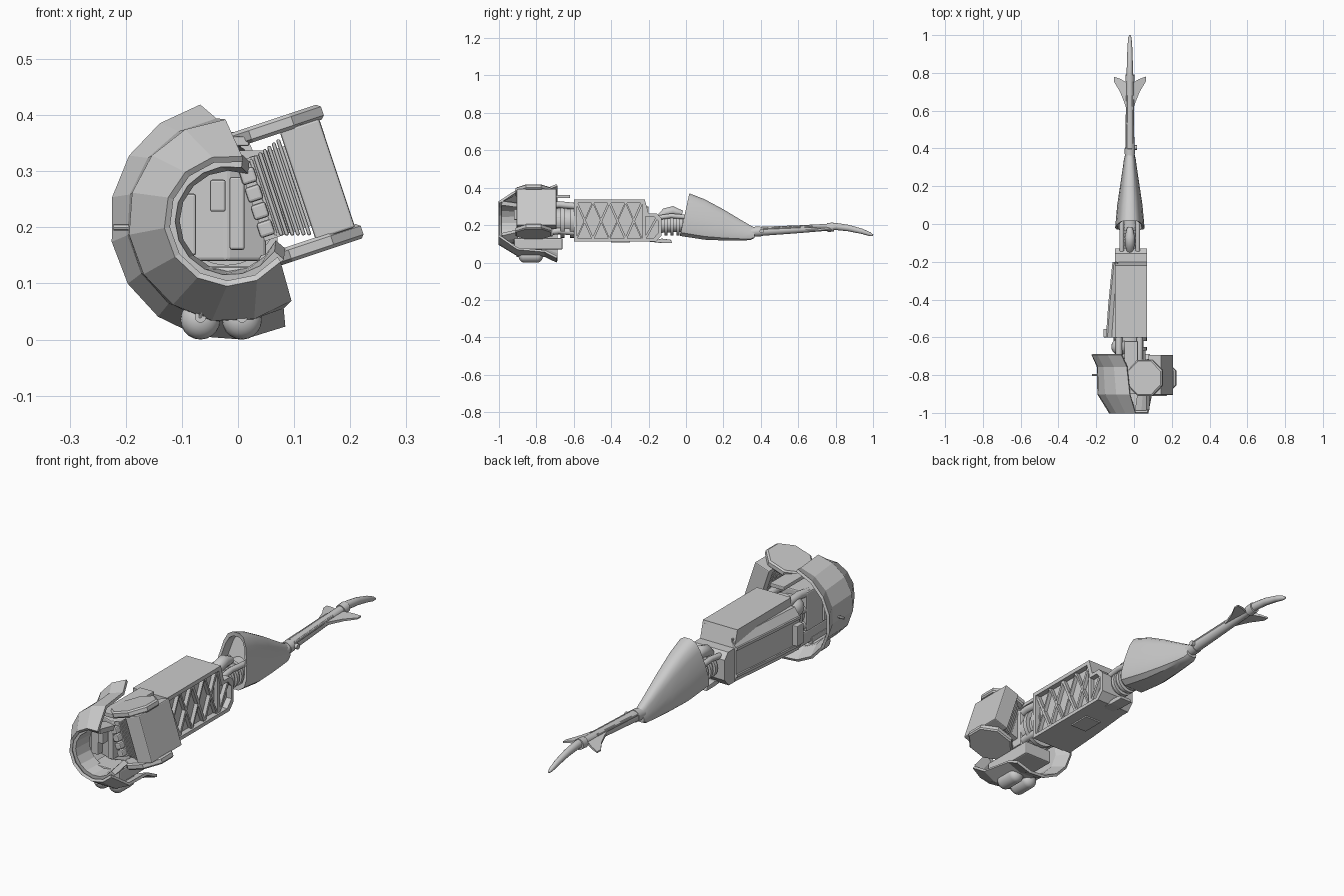
import bpy, bmesh, math
from mathutils import Vector, Matrix

if "Cube" in bpy.data.objects:
    bpy.data.objects.remove(bpy.data.objects["Cube"])

CX = -0.022  # centre line of the tail


def mesh(name, verts, faces, smooth=None, bevel=0):
    me = bpy.data.meshes.new(name)
    me.from_pydata([tuple(v) for v in verts], [], faces)
    bm = bmesh.new()
    bm.from_mesh(me)
    bmesh.ops.recalc_face_normals(bm, faces=bm.faces)
    if bevel:
        bmesh.ops.bevel(bm, geom=bm.edges[:], offset=bevel, segments=2, affect='EDGES', profile=0.5)
    bm.to_mesh(me)
    bm.free()
    ob = bpy.data.objects.new(name, me)
    bpy.context.collection.objects.link(ob)
    if smooth:
        bpy.ops.object.select_all(action='DESELECT')
        ob.select_set(True)
        bpy.context.view_layer.objects.active = ob
        bpy.ops.object.shade_smooth_by_angle(angle=math.radians(smooth))
    return ob


def loft(name, rings, smooth=None, bevel=0, cap=True):
    n = len(rings[0])
    verts = [v for r in rings for v in r]
    faces = [(i * n + j, i * n + (j + 1) % n, (i + 1) * n + (j + 1) % n, (i + 1) * n + j)
             for i in range(len(rings) - 1) for j in range(n)]
    if cap:
        faces += [tuple(range(n)), tuple(range(len(verts) - n, len(verts)))]
    return mesh(name, verts, faces, smooth, bevel)


def box(name, lo, hi, m=Matrix(), bevel=0):
    ring = lambda z: [m @ Vector((x, y, z)) for x, y in
                      ((lo[0], lo[1]), (hi[0], lo[1]), (hi[0], hi[1]), (lo[0], hi[1]))]
    return loft(name, [ring(lo[2]), ring(hi[2])], bevel=bevel)


def prism_x(name, pts, x0, x1, bevel=0):
    return loft(name, [[(x, y, z) for y, z in pts] for x in (x0, x1)], bevel=bevel)


def prism_z(name, pts, z0, z1, bevel=0):
    return loft(name, [[(x, y, z) for x, y in pts] for z in (z0, z1)], bevel=bevel)


def tube(name, path, radii, n=16, smooth=40, squash=1.0):
    path = [Vector(p) for p in path]
    rings = []
    for i, p in enumerate(path):
        d = (path[min(i + 1, len(path) - 1)] - path[max(i - 1, 0)]).normalized()
        u = d.cross(Vector((0, 0, 1)) if abs(d.z) < 0.9 else Vector((1, 0, 0))).normalized()
        v = u.cross(d)
        r = radii[i] if isinstance(radii, (list, tuple)) else radii
        rings.append([p + u * r * squash * math.cos(2 * math.pi * k / n) + v * r * math.sin(2 * math.pi * k / n)
                      for k in range(n)])
    return loft(name, rings, smooth)


def arc_band(name, rows, steps, thick, centre=(-0.015, 0.212)):
    # rows: (y, radius, start angle, end angle) swept round the y axis
    verts, faces = [], []
    for y, r, a0, a1 in rows:
        for k in range(steps + 1):
            a = math.radians(a0 + (a1 - a0) * k / steps)
            verts.append((centre[0] + r * math.cos(a), y, centre[1] + r * math.sin(a)))
    for i in range(len(rows) - 1):
        for k in range(steps):
            a = i * (steps + 1) + k
            faces.append((a, a + 1, a + steps + 2, a + steps + 1))
    ob = mesh(name, verts, faces)
    s = ob.modifiers.new('Thickness', 'SOLIDIFY')
    s.thickness, s.offset = thick, 0
    return ob


# Curved nose armour and inner hoop
arc_band('nose_shell', [(-1.0, 0.112, 78, 322), (-0.9, 0.175, 92, 308),
                        (-0.755, 0.178, 97, 302), (-0.69, 0.208, 104, 298)], 9, 0.012)
arc_band('inner_hoop', [(-0.985, 0.108, 78, 325), (-0.9, 0.1, 70, 335)], 12, 0.022)
# Nose core, seen through the opening
prism_z('core_block', [(-0.1, -0.84), (-0.02, -0.87), (0.05, -0.84), (0.05, -0.71), (-0.1, -0.71)], 0.14, 0.315, 0.006)
box('core_panel', (-0.11, -0.88, 0.15), (-0.075, -0.82, 0.26), bevel=0.004)
box('control_box', (-0.05, -0.92, 0.228), (-0.022, -0.85, 0.285), bevel=0.004)
box('core_rib', (-0.015, -0.9, 0.16), (0.012, -0.84, 0.29), bevel=0.004)
box('roof_strut', (-0.05, -0.9, 0.345), (0.02, -0.62, 0.362), bevel=0.003)
box('floor_beam', (-0.08, -0.92, 0.07), (0.06, -0.66, 0.13), bevel=0.006)
for i, z in enumerate((0.16, 0.23, 0.3)):
    for x in (-0.08, 0.03):
        tube(f'coupling_pipe_{i}', [(x, -0.75, z), (x, -0.68, z + 0.01), (x, -0.58, z)], 0.018, 12)
tube('coupling_hub', [(-0.02, -0.73, 0.22), (-0.02, -0.58, 0.22)], 0.07, 24)
for y in (-0.67, -0.62):
    tube('coupling_collar', [(-0.02, y, 0.22), (-0.02, y + 0.02, 0.22)], 0.088, 24)
a = [math.pi * k / 10 for k in range(11)]
tube('joint_ball', [(-0.075, -0.65 - 0.045 * math.cos(t), 0.27) for t in a],
     [max(0.045 * math.sin(t), 0.001) for t in a], 20)
tube('side_antenna', [(-0.18, -0.8, 0.2), (-0.222, -0.8, 0.2)], 0.006, 8)

# Tilted side engine with octagonal end plates and bellows
M = Matrix.Translation((0.095, -0.805, 0.27)) @ Matrix.Rotation(math.radians(-18.4), 4, 'Y')
box('engine_box', (0.012, -0.1, -0.102), (0.086, 0.112, 0.102), M, 0.004)
for name, z in (('engine_top_plate', 0.113), ('engine_bottom_plate', -0.111)):
    ring = lambda r, h: [M @ Vector((r * math.cos(math.pi * (k + .5) / 4), r * math.sin(math.pi * (k + .5) / 4) - 0.01, z + h))
                         for k in range(8)]
    loft(name, [ring(0.098, -0.014), ring(0.104, -0.008), ring(0.104, 0.008), ring(0.096, 0.014)])
for i in range(7):
    x = 0.008 - i * 0.0095
    w = 0.09 - i * 0.003
    box(f'bellows_{i}', (x - 0.007, -w, -w), (x, w, w), M, 0.003)
box('bellows_core', (-0.075, -0.07, -0.075), (0.012, 0.075, 0.075), M)
for i in range(4):
    z = 0.045 - i * 0.033
    box(f'engine_button_{i}', (-0.08, -0.1, z - 0.014), (-0.052, -0.05, z + 0.014), M, 0.005)

# Twin tanks under the nose
for x in (-0.067, 0.007):
    cap = [math.pi * k / 12 for k in range(7)]
    y0, y1, r = -0.865, -0.795, 0.0355
    path = [(x, y0 - 0.03 * math.cos(t), r) for t in cap] + [(x, y1 + 0.03 * math.cos(t), r) for t in reversed(cap)]
    rad = [max(r * math.sin(t), 0.001) for t in cap]
    tube('tank', path, rad + rad[::-1], 20)
    tube('tank_valve', [(x, -0.905, 0.04), (x, -0.89, 0.04)], 0.01, 12)
    tube('tank_hose', [(x, -0.9, 0.04), (x + 0.005, -0.912, 0.055), (x + 0.014, -0.905, 0.08)], 0.006, 8)
    tube('hose_socket', [(x + 0.014, -0.912, 0.08), (x + 0.014, -0.88, 0.08)], 0.009, 12)
prism_z('tank_bracket', [(-0.083, -0.895), (0.03, -0.895), (0.03, -0.77), (-0.083, -0.77)], 0.058, 0.088, 0.003)

# Main body: solid core, right-hand frame and truss
outline = [(-0.6, 0.112), (-0.6, 0.335), (-0.22, 0.335), (-0.2, 0.262), (-0.155, 0.262),
           (-0.13, 0.235), (-0.13, 0.145), (-0.16, 0.112)]
prism_x('body_core', outline, -0.1, 0.045)
for i in range(len(outline)):
    # closed frame following the body outline
    (ya, za), (yb, zb) = outline[i], outline[(i + 1) % len(outline)]
    cy, cz = -0.37, 0.215
    k = lambda y, z: (y + 0.016 * (1 if y < cy else -1), z + 0.016 * (1 if z < cz else -1))
    prism_x(f'side_frame_{i}', [(ya, za), (yb, zb), k(yb, zb), k(ya, za)], 0.044, 0.07)


def bar(name, p, q, w=0.006):
    d = Vector((q[0] - p[0], q[1] - p[1])).normalized() * w
    nx, nz = -d.y, d.x
    prism_x(name, [(p[0] + nx, p[1] + nz), (q[0] + nx, q[1] + nz), (q[0] - nx, q[1] - nz), (p[0] - nx, p[1] - nz)],
            0.044, 0.062)


ys = [-0.585 + 0.0875 * i for i in range(5)]
for i in range(4):
    z0, z1 = (0.125, 0.322) if i % 2 else (0.322, 0.125)
    bar(f'truss_diagonal_{i}', (ys[i], z0), (ys[i + 1], z1))
    bar(f'truss_cross_{i}', (ys[i], z1), (ys[i + 1], z0), 0.004)
bar('truss_post', (-0.225, 0.12), (-0.225, 0.325), 0.008)
bar('truss_end', (-0.22, 0.125), (-0.15, 0.25))
prism_z('roof_plate', [(-0.1, -0.6), (0.07, -0.6), (0.07, -0.22), (-0.1, -0.22)], 0.328, 0.337)
# Left-hand flared panel with raised border
side = lambda z, o: [(-0.09, -0.6, z), (-0.148 + o, -0.6, z), (-0.135 + o, -0.42, z), (-0.113 + o, -0.2, z), (-0.09, -0.2, z)]
loft('left_panel', [side(0.115, 0.01), side(0.135, 0.006), side(0.265, 0.006), side(0.3, 0.03)])
for z in (0.135, 0.255):
    loft('left_panel_rail', [side(z, -0.001), side(z + 0.012, -0.001)])
box('left_front_block', (-0.162, -0.6, 0.15), (-0.13, -0.555, 0.24), bevel=0.003)
box('belly_hatch', (-0.06, -0.4, 0.106), (0.02, -0.3, 0.114))

# Flexible joint between body and tail
tube('joint_core', [(CX, -0.15, 0.2), (CX, 0.05, 0.21)], 0.042, 20)
for i in range(4):
    y = -0.115 + i * 0.032
    tube(f'joint_ring_{i}', [(CX, y, 0.2), (CX, y + 0.016, 0.2)], 0.055, 20)
for x in (-0.065, 0.02):
    tube('joint_cable', [(x, -0.15, 0.24), (x, -0.08, 0.25), (x, 0.03, 0.24)], 0.013, 10)
tube('joint_dome', [(CX, -0.15, 0.235), (CX, -0.11, 0.265), (CX, -0.07, 0.275), (CX, -0.02, 0.262)],
     [0.015, 0.026, 0.027, 0.015], 16)
prism_x('joint_fin', [(-0.2, 0.112), (-0.13, 0.128), (-0.08, 0.122), (-0.075, 0.104), (-0.14, 0.105)], -0.05, 0.01, 0.003)

# Tapered tail housing with a recessed, sloping mouth
half = [(0.6, 0), (0.92, 0.08), (1, 0.22), (0.9, 0.5), (0.7, 0.8), (0.5, 0.94), (0.22, 1)]
section = half + [(-x, t) for x, t in reversed(half)]


def housing(y, zb, zt, w, slope, s=1.0):
    zm = (zb + zt) / 2
    return [(CX + x * w * s, y + slope * t, zm + (zb + t * (zt - zb) - zm) * s) for x, t in section]


loft('tail_housing', [housing(0.02, 0.142, 0.365, 0.078, 0.05, 0.8), housing(-0.03, 0.145, 0.367, 0.078, 0.05, 0.85),
                      housing(-0.032, 0.142, 0.37, 0.078, 0.05), housing(0.1, 0.122, 0.338, 0.067, 0),
                      housing(0.2, 0.118, 0.284, 0.052, 0), housing(0.3, 0.118, 0.224, 0.037, 0),
                      housing(0.345, 0.12, 0.198, 0.031, 0), housing(0.365, 0.13, 0.188, 0.026, 0)], 35)

# Tail boom, collars and side fins
tube('tail_boom', [(CX, 0.33, 0.162), (CX, 0.42, 0.168), (CX, 0.6, 0.178), (CX, 0.78, 0.19)],
     [0.026, 0.024, 0.021, 0.018], 16)
tube('boom_collar', [(CX, 0.37, 0.165), (CX, 0.4, 0.167)], 0.027, 16)
tube('fin_collar', [(CX, 0.755, 0.187), (CX, 0.79, 0.19)], [0.024, 0.024], 16)
tube('boom_knob', [(0.0, 0.405, 0.168), (0.015, 0.405, 0.168)], 0.012, 10)
for x in (-0.018, 0.018):
    tube('boom_conduit', [(CX + x, 0.4, 0.18), (CX + x * 0.8, 0.68, 0.193)], 0.006, 8)
for s in (-1, 1):
    plan = [(0.01, 0.58), (0.028, 0.64), (0.052, 0.7), (0.085, 0.755), (0.085, 0.78), (0.05, 0.768), (0.01, 0.745)]
    loft('tail_fin', [[(CX + s * x, y, 0.186 - 0.15 * x + h * (1 - x * 7)) for x, y in plan] for h in (-0.008, 0.008)])
# Curved tip
tube('tail_tip', [(CX, 0.76, 0.188), (CX, 0.8, 0.193), (CX, 0.87, 0.184), (CX, 0.94, 0.167), (CX, 0.985, 0.151), (CX, 1.0, 0.145)],
     [0.02, 0.019, 0.017, 0.014, 0.01, 0.004], 12, squash=0.9)
